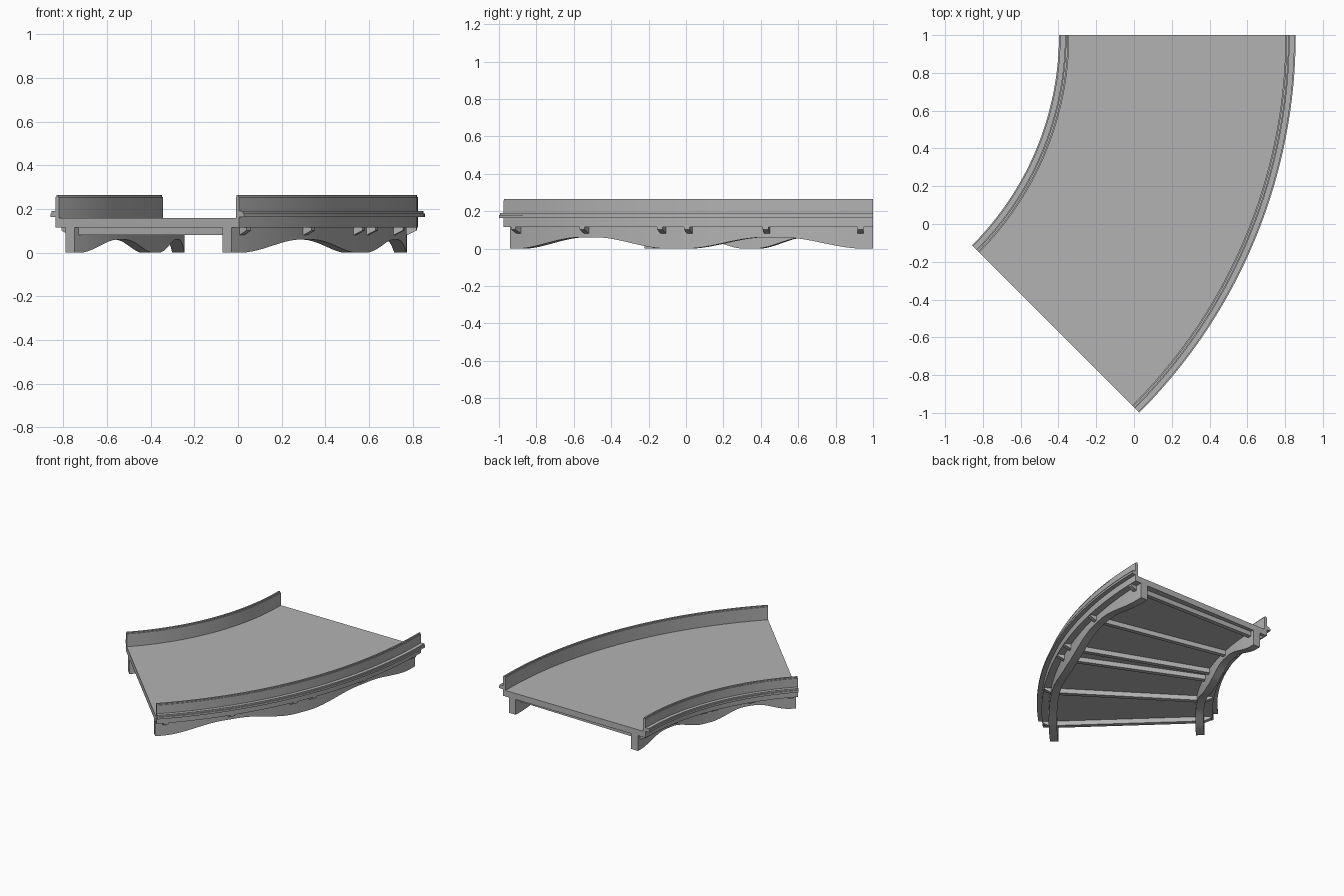
import bpy, bmesh, math

if "Cube" in bpy.data.objects:
    bpy.data.objects.remove(bpy.data.objects["Cube"])

CX, CY = -1.971, 1.0          # centre of the curve
SWEEP = math.radians(45)
STEPS = 64

concrete = bpy.data.materials.new("concrete_grey")
concrete.use_nodes = True
grey = (0.45, 0.45, 0.45, 1)
concrete.diffuse_color = grey
concrete.node_tree.nodes["Principled BSDF"].inputs["Base Color"].default_value = grey


def place(r, z, angle, shift=0.0):
    """Radius and height to a point, with an optional sideways shift."""
    c, s = math.cos(angle), math.sin(angle)
    return (CX + r * c - shift * s, CY - r * s - shift * c, z)


def loft(name, rings):
    """Skin a row of equal cross-sections and close both ends."""
    bm = bmesh.new()
    rows = [[bm.verts.new(p) for p in ring] for ring in rings]
    n = len(rows[0])
    for a, b in zip(rows, rows[1:]):
        for i in range(n):
            j = (i + 1) % n
            bm.faces.new((a[i], a[j], b[j], b[i]))
    bm.faces.new(rows[0])
    bm.faces.new(rows[-1])
    bmesh.ops.recalc_face_normals(bm, faces=bm.faces)
    mesh = bpy.data.meshes.new(name)
    bm.to_mesh(mesh)
    bm.free()
    mesh.materials.append(concrete)
    ob = bpy.data.objects.new(name, mesh)
    bpy.context.collection.objects.link(ob)
    bpy.ops.object.select_all(action="DESELECT")
    ob.select_set(True)
    bpy.context.view_layer.objects.active = ob
    bpy.ops.object.shade_smooth_by_angle(angle=math.radians(30))
    return ob


def arc_bar(name, r0, r1, bottom, top):
    """Rectangular bar along the curve; bottom may vary along its length."""
    rings = []
    for k in range(STEPS + 1):
        t = k / STEPS
        low = bottom(t) if callable(bottom) else bottom
        rings.append([place(r, z, SWEEP * t) for r, z in
                      ((r0, low), (r1, low), (r1, top), (r0, top))])
    return loft(name, rings)


def arch(t):
    """Two shallow arches between three piers."""
    u = 1 - abs((t * 2) % 1 - 0.5) * 2
    u = min(max((u - 0.1) / 0.8, 0), 1)
    return 0.06 * u * u * (3 - 2 * u)


# Road slab
arc_bar("deck", 1.607, 2.794, 0.115, 0.16)

# Parapets with ledge and top rail; side is the outward direction
for label, edge, side in (("inner", 1.606, -1), ("outer", 2.795, 1)):
    def band(part, a, b, low, high):
        r0, r1 = sorted((edge + side * a, edge + side * b))
        arc_bar(f"{label}_{part}", r0, r1, low, high)
    band("parapet", -0.022, 0, 0.115, 0.256)
    band("top_rail", -0.016, -0.005, 0.254, 0.265)
    band("ledge", -0.005, 0.032, 0.164, 0.18)
    band("ledge_lip", -0.005, 0.026, 0.178, 0.191)

# Arched girders under the deck
arc_bar("inner_girder", 1.67, 1.727, arch, 0.118)
arc_bar("outer_girder", 2.688, 2.745, arch, 0.118)

# Cross beams with tapered bracket ends
beam_profile = ((1.62, 0.118), (1.62, 0.102), (1.67, 0.08),
                (2.745, 0.08), (2.79, 0.102), (2.79, 0.118))
for i, deg in enumerate((1.4, 11.9, 20.9, 24.1, 33.9, 43.6)):
    loft(f"cross_beam_{i + 1}",
         [[place(r, z, math.radians(deg), w) for r, z in beam_profile]
          for w in (-0.016, 0.016)])
